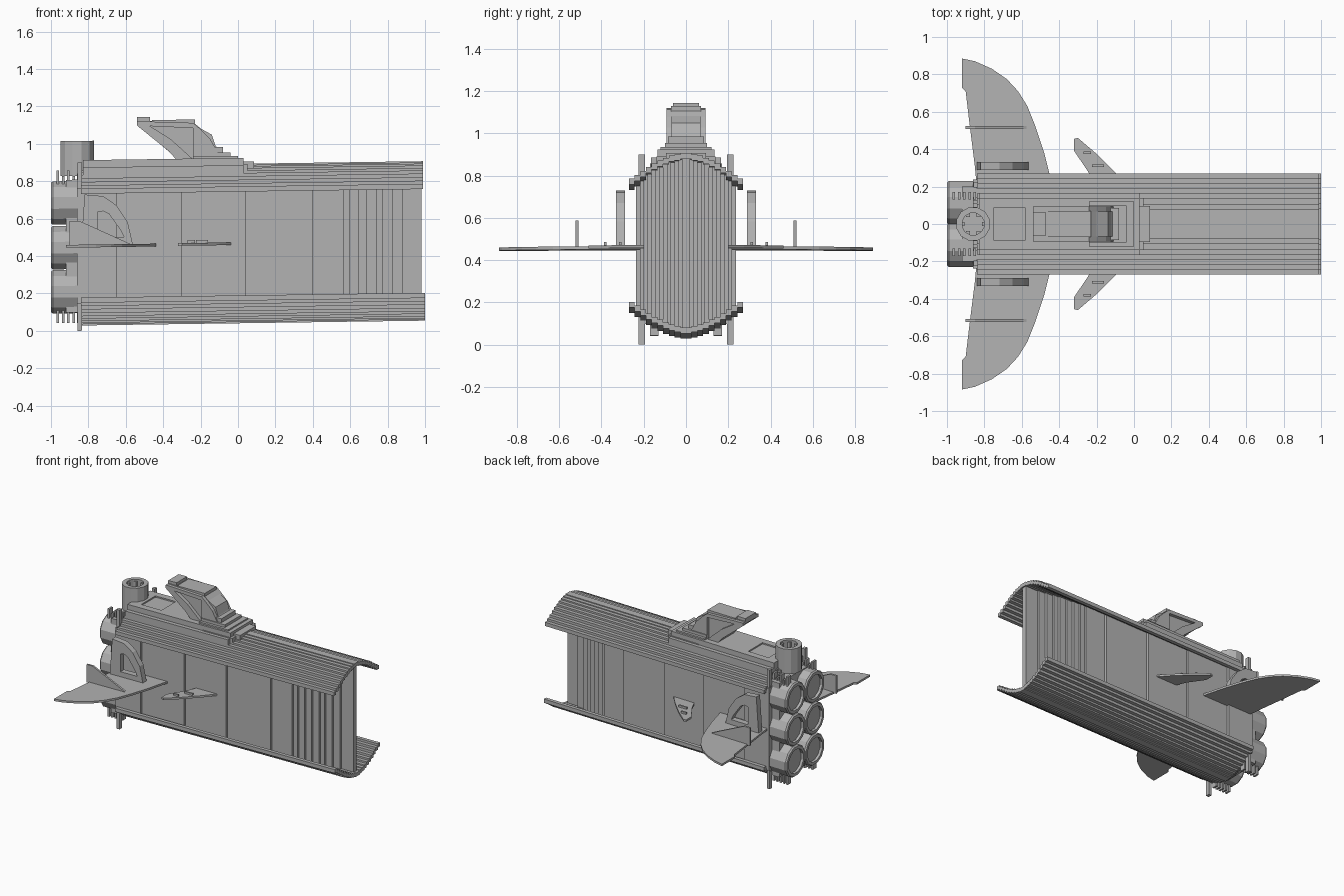
import bpy, bmesh, math

cube = bpy.data.objects.get("Cube")
if cube:
    bpy.data.objects.remove(cube, do_unlink=True)

grey = bpy.data.materials.new("hull_grey")
grey.use_nodes = True
grey.diffuse_color = (0.45, 0.45, 0.45, 1)
grey.node_tree.nodes["Principled BSDF"].inputs["Base Color"].default_value = (0.45, 0.45, 0.45, 1)

TILT = 0.014     # the whole ship points slightly nose up
STEP = 0.027     # width of one shell strip
MID = 0.933      # floor height plus roof height
SIDES = (("port", 1), ("starboard", -1))


def prism(bm, pts, axis, a, b):
    """Extrude a 2D outline along an axis from a to b."""
    place = {"x": lambda p, t: (t, p[0], p[1]),
             "y": lambda p, t: (p[0], t, p[1]),
             "z": lambda p, t: (p[0], p[1], t)}[axis]
    lo = [bm.verts.new(place(p, a)) for p in pts]
    hi = [bm.verts.new(place(p, b)) for p in pts]
    bm.faces.new(lo)
    bm.faces.new(hi)
    for i in range(len(pts)):
        j = (i + 1) % len(pts)
        bm.faces.new((lo[i], lo[j], hi[j], hi[i]))


def box(bm, x, y, z):
    prism(bm, [(x[0], y[0]), (x[1], y[0]), (x[1], y[1]), (x[0], y[1])], "z", *z)


def spin(bm, profile, centre, axis, n=12):
    """Revolve a closed (radius, distance) loop about an axis through a centre."""
    rings = []
    for k in range(n):
        a = 2 * math.pi * (k + 0.5) / n
        ring = []
        for r, d in profile:
            u, v = r * math.cos(a), r * math.sin(a)
            off = (d, u, v) if axis == "x" else (u, v, d)
            ring.append(bm.verts.new([c + o for c, o in zip(centre, off)]))
        rings.append(ring)
    m = len(profile)
    for k in range(n):
        r, s = rings[k], rings[(k + 1) % n]
        for i in range(m):
            j = (i + 1) % m
            bm.faces.new((r[i], r[j], s[j], s[i]))


def finish(name, bm):
    bmesh.ops.remove_doubles(bm, verts=bm.verts, dist=1e-5)
    bmesh.ops.recalc_face_normals(bm, faces=bm.faces)
    for v in bm.verts:
        v.co.z += TILT * v.co.x
    mesh = bpy.data.meshes.new(name)
    bm.to_mesh(mesh)
    bm.free()
    mesh.materials.append(grey)
    ob = bpy.data.objects.new(name, mesh)
    bpy.context.collection.objects.link(ob)


def roof(y):
    """Height of the roof curve at a distance from the centre line."""
    curve = [(0, 0.896), (0.08, 0.877), (0.16, 0.838), (0.22, 0.795), (0.28, 0.757)]
    y = abs(y)
    for (y0, z0), (y1, z1) in zip(curve, curve[1:]):
        if y <= y1:
            return z0 + (z1 - z0) * (y - y0) / (y1 - y0)
    return curve[-1][1]


# Stepped roof and floor shells, overhanging the prow
upper, lower = [], []
for i in range(-10, 10):
    y0, y1 = i * STEP, (i + 1) * STEP
    z = roof((y0 + y1) / 2)
    upper += [(y0, z), (y1, z)]
    lower += [(y0, z - 0.028), (y1, z - 0.028)]
outline = upper + lower[::-1]
bm = bmesh.new()
prism(bm, outline, "x", -0.84, 0.99)
finish("roof_shell", bm)
bm = bmesh.new()
prism(bm, [(y, MID - z) for y, z in outline], "x", -0.84, 1.0)
finish("floor_shell", bm)

# Hull strips, longer toward the centre: slow taper first, then a pointed prow
bm = bmesh.new()
strip = 0.0182
fronts = (0.98, 0.88, 0.825, 0.775, 0.74, 0.69, 0.645, 0.6, 0.565, 0.4, 0.04, -0.3, -0.65)
for i, front in enumerate(fronts):
    top = roof((i + 0.5) * strip) - 0.014
    for s in (1, -1):
        box(bm, (-0.86, front), sorted((s * i * strip, s * (i + 1) * strip)), (MID - top, top))
finish("hull", bm)

# Engine block with pegs above and below
bm = bmesh.new()
box(bm, (-0.92, -0.84), (-0.2, 0.2), (0.11, 0.82))
for k in range(5):
    x = -0.97 + 0.028 * k
    for s in (1, -1):
        y = sorted((s * 0.13, s * 0.17))
        box(bm, (x, x + 0.014), y, (0.055, 0.14))
        box(bm, (x, x + 0.014), y, (0.78, 0.84 if k % 2 else 0.87))
finish("engine_block", bm)

# Six cylindrical nozzles with shallow recessed faces
nozzle = [(0, 0.14), (0.12, 0.14), (0.12, 0.01), (0.112, 0), (0.09, 0), (0.09, 0.02), (0, 0.02)]
for side, s in SIDES:
    for row, z in (("lower", 0.222), ("middle", 0.458), ("upper", 0.697)):
        bm = bmesh.new()
        spin(bm, nozzle, (-1, s * 0.113, z), "x")
        finish(f"{row}_{side}_nozzle", bm)

# Tail bars
for side, s in SIDES:
    bm = bmesh.new()
    box(bm, (-0.857, -0.833), sorted((s * 0.195, s * 0.225)), (0.012, 0.912))
    finish(f"{side}_tail_bar", bm)

# Open stack above the tail
bm = bmesh.new()
spin(bm, [(0.092, 0.84), (0.092, 1.027), (0.06, 1.027), (0.06, 0.92), (0, 0.92), (0, 0.84)],
     (-0.86, 0, 0), "z")
for k in range(6):
    a = math.pi * k / 3
    x, y = -0.86 + 0.056 * math.cos(a), 0.056 * math.sin(a)
    box(bm, (x - 0.01, x + 0.01), (y - 0.01, y + 0.01), (0.9, 1.015))
finish("stack", bm)

# Raised deck with a shallow hatch behind the tower
bm = bmesh.new()
for s in (1, -1):
    box(bm, (-0.83, 0.03), sorted((s * 0.085, s * 0.135)), (0.85, 0.924))
    box(bm, (-0.83, 0.03), sorted((s * 0.135, s * 0.165)), (0.83, 0.885))
box(bm, (-0.83, -0.75), (-0.085, 0.085), (0.86, 0.924))
box(bm, (-0.75, -0.58), (-0.085, 0.085), (0.86, 0.914))
box(bm, (-0.58, 0.03), (-0.085, 0.085), (0.86, 0.924))
finish("deck", bm)

# Stepped collar under the tower
bm = bmesh.new()
for x0, x1, w, z in ((-0.2, 0.085, 0.095, 0.905), (-0.2, 0.05, 0.14, 0.89),
                     (-0.24, 0.0, 0.12, 0.935), (-0.24, -0.04, 0.1, 0.955),
                     (-0.22, -0.08, 0.085, 0.985)):
    box(bm, (x0, x1), (-w, w), (0.85, z))
finish("tower_collar", bm)

# Tower leaning back over the deck, its sides framed by a strut, a slab and a column
bm = bmesh.new()
prism(bm, [(-0.54, 1.11), (-0.54, 1.13), (-0.36, 1.125), (-0.24, 1.118), (-0.2, 1.085),
           (-0.14, 1.05), (-0.12, 0.99), (-0.06, 0.92), (-0.33, 0.92), (-0.36, 0.955)],
      "y", -0.068, 0.068)
frame = ([(-0.54, 1.105), (-0.5, 1.12), (-0.36, 1.03), (-0.24, 0.92), (-0.33, 0.92), (-0.37, 0.965)],
         [(-0.54, 1.105), (-0.54, 1.128), (-0.24, 1.115), (-0.21, 1.085)],
         [(-0.24, 1.115), (-0.2, 1.08), (-0.15, 1.03), (-0.1, 0.94), (-0.1, 0.92), (-0.24, 0.92)])
for piece in frame:
    for s in (1, -1):
        prism(bm, piece, "y", s * 0.065, s * 0.093)
box(bm, (-0.54, -0.47), (-0.062, 0.062), (1.11, 1.15))
box(bm, (-0.46, -0.23), (-0.07, 0.07), (1.1, 1.133))
finish("tower", bm)

# Wings, fins and winglets on both sides
wing = [(-0.43, 0.19), (-0.455, 0.28), (-0.48, 0.38), (-0.53, 0.53), (-0.57, 0.63), (-0.62, 0.71),
        (-0.68, 0.775), (-0.76, 0.83), (-0.85, 0.87), (-0.92, 0.885), (-0.92, 0.73),
        (-0.9, 0.71), (-0.88, 0.54), (-0.85, 0.3), (-0.84, 0.19)]
small = [(-0.02, 0.18), (-0.1, 0.275), (-0.2, 0.375), (-0.3, 0.46), (-0.32, 0.455),
         (-0.32, 0.39), (-0.245, 0.28), (-0.2, 0.18)]
outer = [(-0.84, 0.46), (-0.82, 0.74), (-0.72, 0.73), (-0.65, 0.68), (-0.59, 0.59), (-0.56, 0.46)]
inner = [(-0.75, 0.51), (-0.75, 0.645), (-0.72, 0.65), (-0.69, 0.635), (-0.63, 0.55), (-0.61, 0.51)]
for side, s in SIDES:
    bm = bmesh.new()
    prism(bm, [(x, s * y) for x, y in wing], "z", 0.457, 0.472)
    finish(f"{side}_wing", bm)

    # Curved upright fin framing a three-sided opening
    bm = bmesh.new()
    for i in range(6):
        j = (i + 1) % 6
        prism(bm, [outer[i], outer[j], inner[j], inner[i]], "y", s * 0.288, s * 0.332)
    finish(f"{side}_upright_fin", bm)

    bm = bmesh.new()
    prism(bm, [(-0.9, 0.465), (-0.9, 0.6), (-0.85, 0.6), (-0.72, 0.54), (-0.56, 0.465)],
          "y", s * 0.508, s * 0.523)
    finish(f"{side}_outer_fin", bm)

    # Small forward fin with raised ribs
    bm = bmesh.new()
    prism(bm, [(x, s * y) for x, y in small], "z", 0.459, 0.473)
    for x0, x1, y0 in ((-0.27, -0.23, 0.375), (-0.225, -0.16, 0.305)):
        box(bm, (x0, x1), sorted((s * y0, s * (y0 + 0.012))), (0.47, 0.488))
    finish(f"{side}_forward_fin", bm)
